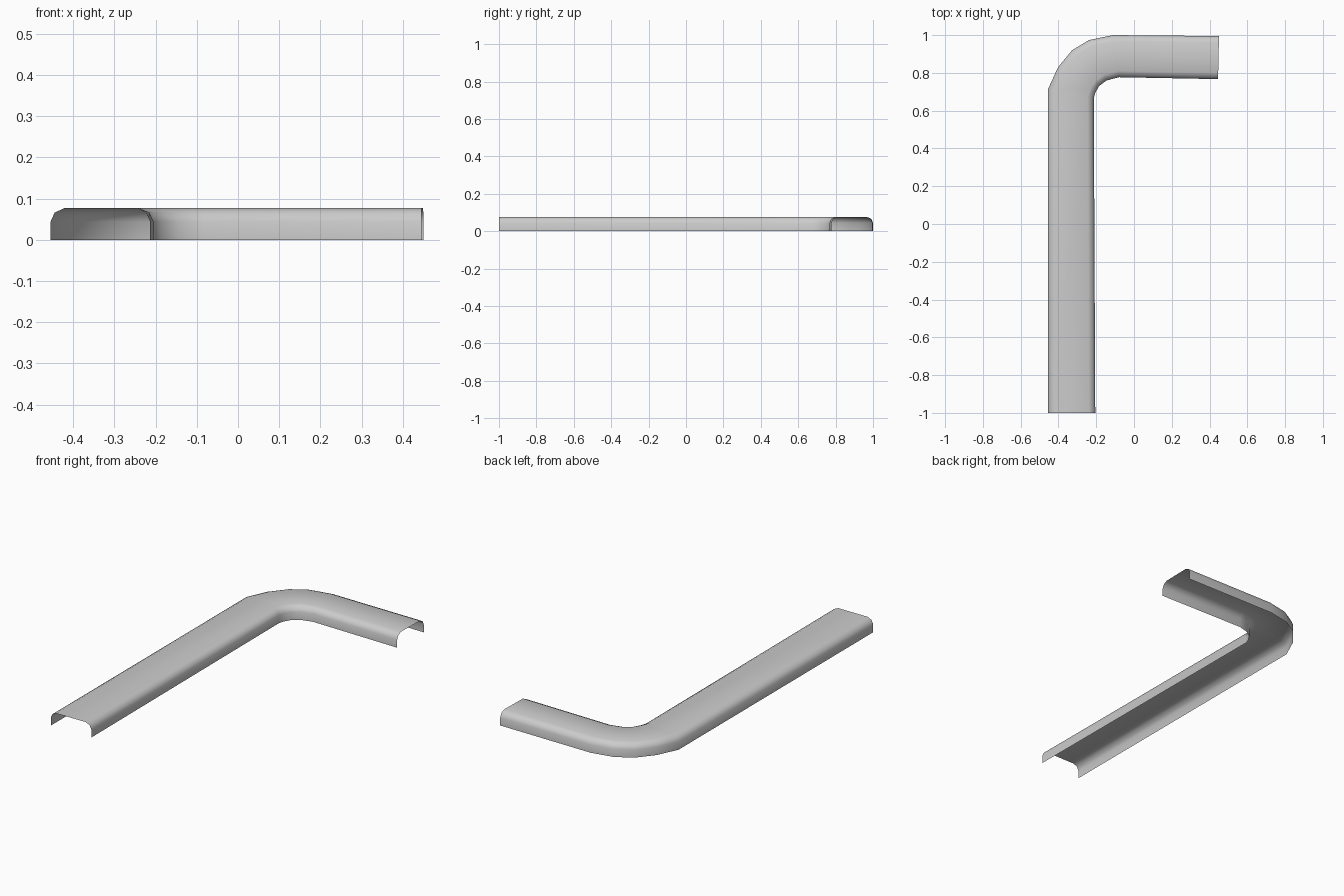
import bpy
import bmesh
from mathutils import Vector

cube = bpy.data.objects.get("Cube")
if cube:
    bpy.data.objects.remove(cube, do_unlink=True)

# Plain grey finish
grey = bpy.data.materials.new("light_grey")
grey.use_nodes = True
colour = (0.6, 0.6, 0.6, 1)
grey.diffuse_color = colour
grey.node_tree.nodes["Principled BSDF"].inputs["Base Color"].default_value = colour

# Matching stations along the outer and inner edges of the bend
outer = [(-.455, -1), (-.455, .715), (-.402, .83), (-.328, .92),
         (-.238, .974), (-.111, 1), (.45, .995)]
inner = [(-.205, -1), (-.213, .667), (-.205, .695), (-.185, .73),
         (-.145, .76), (-.08, .777), (.445, .767)]

# Half of the open channel section: inset from the edge, height
half = [(0, 0), (0, .044), (.01, .066), (.034, .077)]


def section(bm, a, b):
    """Ring of vertices across the channel, from edge a to edge b."""
    a, b = Vector((*a, 0)), Vector((*b, 0))
    across = (b - a).normalized()
    left = [a + across * d + Vector((0, 0, z)) for d, z in half]
    right = [b - across * d + Vector((0, 0, z)) for d, z in reversed(half)]
    return [bm.verts.new(p) for p in left + right]


# Channel shell, open underneath and at both ends
bm = bmesh.new()
rings = [section(bm, a, b) for a, b in zip(outer, inner)]
for r, s in zip(rings, rings[1:]):
    for i in range(len(r) - 1):
        face = bm.faces.new((r[i], r[i + 1], s[i + 1], s[i]))
        face.smooth = True
bm.normal_update()
if sum(f.normal.z for f in bm.faces) < 0:
    bmesh.ops.reverse_faces(bm, faces=bm.faces[:])

mesh = bpy.data.meshes.new("bent_channel")
bm.to_mesh(mesh)
bm.free()
mesh.materials.append(grey)
channel = bpy.data.objects.new("bent_channel", mesh)
bpy.context.collection.objects.link(channel)
